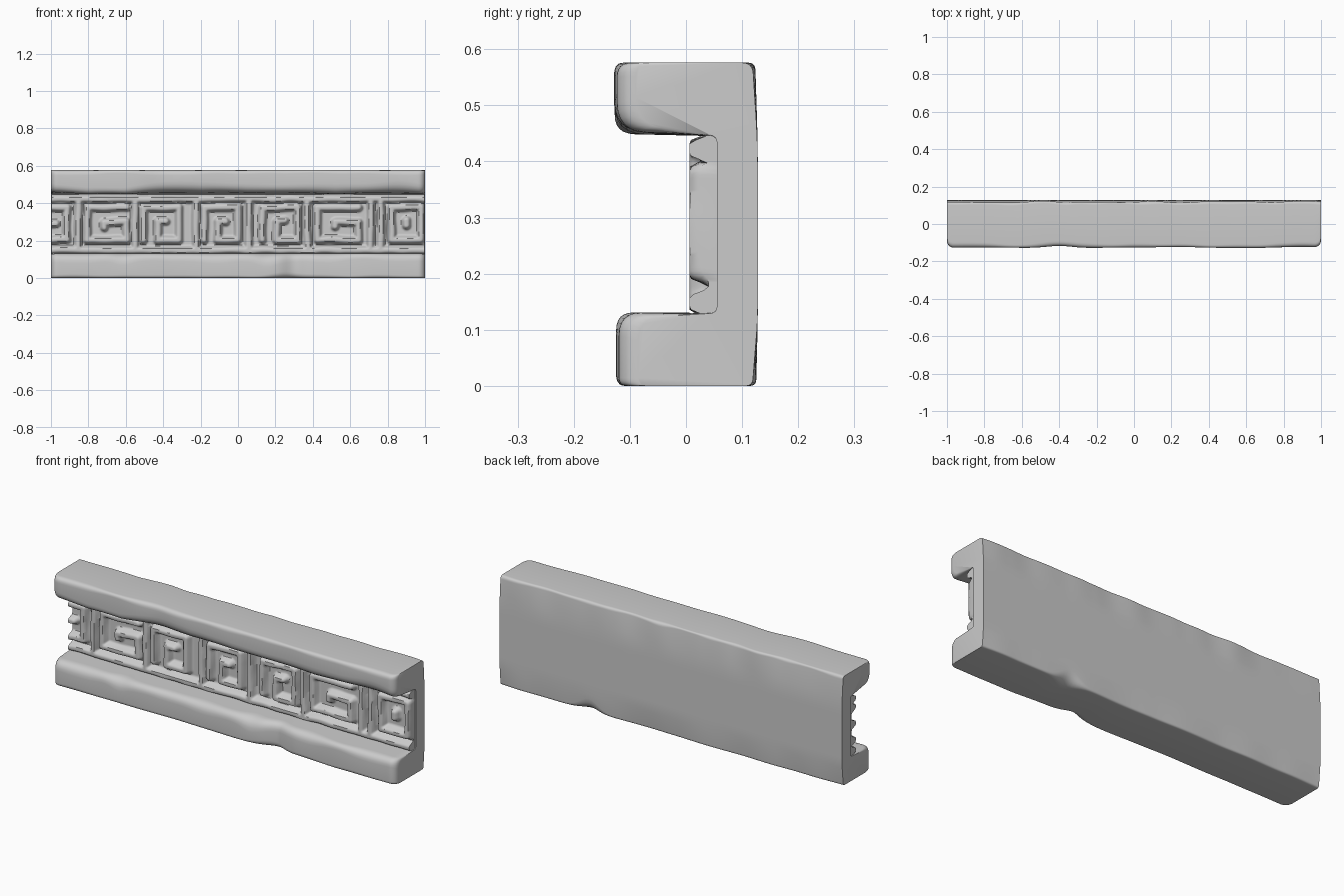
import bpy, bmesh, math
from mathutils import Vector, noise

if "Cube" in bpy.data.objects:
    bpy.data.objects.remove(bpy.data.objects["Cube"])


def n(x, f, seed):
    """Smooth 1D noise, about -1..1."""
    return noise.noise(Vector((x * f, seed * 7.3, seed * 1.7 + 0.5))) * 1.6


def bump(x, c, w):
    return math.exp(-((x - c) / w) ** 2)


def finish(bm, name, angle):
    bmesh.ops.recalc_face_normals(bm, faces=bm.faces)
    me = bpy.data.meshes.new(name)
    bm.to_mesh(me)
    bm.free()
    ob = bpy.data.objects.new(name, me)
    bpy.context.collection.objects.link(ob)
    bpy.ops.object.select_all(action='DESELECT')
    ob.select_set(True)
    bpy.context.view_layer.objects.active = ob
    bpy.ops.object.shade_smooth_by_angle(angle=math.radians(angle))
    return ob


def round_corners(corners, steps=6):
    """Closed (y, z, radius) outline with softened corners."""
    pts = []
    for i, (y, z, r) in enumerate(corners):
        c = Vector((y, z))
        a = Vector(corners[i - 1][:2]) - c
        b = Vector(corners[(i + 1) % len(corners)][:2]) - c
        p, q = c + a.normalized() * r, c + b.normalized() * r
        for k in range(steps + 1):
            t = k / steps
            pts.append(p * (1 - t) ** 2 * 0.9 + c * (2 * t * (1 - t)) + q * t * t
                       + p * (1 - t) ** 2 * 0.1)
    return pts


def section(x):
    """Worn C-shaped cross-section of the stone at x."""
    d, re = 1 - abs(x), 0.035
    e = re - math.sqrt(max(0, re * re - (re - d) ** 2)) if d < re else 0
    top = -0.126 + 0.005 * n(x, 3, 1) + 0.012 * bump(x, -0.4, 0.1) + e
    low = -0.120 + 0.006 * n(x, 3, 2) + 0.025 * bump(x, 0.3, 0.06) + e
    under = 0.449 + 0.012 * abs(n(x, 3, 3)) + 0.012 * bump(x, -0.1, 0.3) + 0.4 * e
    r_under = 0.045 + 0.018 * n(x, 4, 4)
    r_low = (0.042 + 0.012 * n(x, 5, 5)
             + 0.025 * (bump(x, -0.62, 0.06) + bump(x, 0.15, 0.06)))
    r_bot = 0.018 + 0.006 * n(x, 5, 6) + 0.02 * bump(x, 0.25, 0.08)
    r_chip = 0.012 + 0.055 * bump(x, 0.48, 0.07)
    yb = 0.121 + 0.006 * n(x, 5, 7)
    yt = 0.117 + 0.007 * n(x, 6, 8)
    return round_corners([
        (yb, 0.0, r_chip), (0.128, 0.12, 0.03), (0.128, 0.43, 0.05),
        (yt, 0.576, 0.014 + 0.006 * n(x, 8, 9)),
        (top, 0.576, 0.022 + 0.006 * n(x, 5, 10)),
        (top, under, r_under), (0.055, 0.445, 0.012),
        (0.055, 0.13, 0.012), (low, 0.131 - 0.3 * e, r_low), (low, 0.0, r_bot)])


# stone block: lofted worn channel with both rails
ends = [0, 0.003, 0.009, 0.018, 0.028, 0.037]
xs = [-1 + v for v in ends]
xs += [-0.95 + 1.9 * i / 110 for i in range(111)]
xs += [1 - v for v in reversed(ends)]
bm = bmesh.new()
rings = [[bm.verts.new((x, p.x, p.y)) for p in section(x)] for x in xs]
for A, B in zip(rings, rings[1:]):
    for i in range(len(A)):
        bm.faces.new((A[i - 1], A[i], B[i], B[i - 1]))
for ring in (rings[0], rings[-1]):
    bm.faces.new(ring)
finish(bm, "stone_block", 50)

# key pattern strokes: border lines, dividers, spirals
segs = [((-1.1, 0.148), (1.1, 0.148)), ((-1.1, 0.422), (1.1, 0.422))]
segs += [((x, 0.148), (x, 0.422)) for x in (-0.855, -0.55, -0.225, 0.057, 0.37, 0.71, 0.765)]


def stroke(path, cx, hw, cz=0.29, hz=0.087):
    pts = [(cx + u * hw, cz + v * hz) for u, v in path]
    segs.extend(zip(pts, pts[1:]))


G_KEY = [(1, 1), (-1, 1), (-1, -1), (1, -1), (1, 0.1), (-0.15, 0.1), (-0.15, -0.2)]
HOOK = [(-1, -1), (-1, 1), (1, 1), (1, -1), (-0.2, -1), (-0.2, 0.15), (0.25, 0.15)]
RING = [(-1, -1), (-1, 1), (1, 1), (1, -1), (-1, -1)]
for path, cx, hw in ((G_KEY, -0.70, 0.105), (HOOK, -0.41, 0.095), (HOOK, -0.09, 0.09),
                     (HOOK, 0.225, 0.095), (G_KEY, 0.535, 0.11), (RING, 0.90, 0.077)):
    stroke(path, cx, hw)
stroke([(0, 0.2), (0, -0.1)], 0.90, 0.1)
stroke([(-1, 1), (1, 1), (1, -1), (-1, -1)], -0.985, 0.07)
stroke([(-1, 0), (0.2, 0)], -0.985, 0.07)


def dist(x, z, s):
    (ax, az), (bx, bz) = s
    dx, dz = bx - ax, bz - az
    t = max(0, min(1, ((x - ax) * dx + (z - az) * dz) / (dx * dx + dz * dz)))
    return math.hypot(x - ax - t * dx, z - az - t * dz)


def relief_y(x, z):
    v = Vector((x * 9, z * 9, 2.0))
    wx = x + 0.006 * noise.noise(v)
    wz = z + 0.006 * noise.noise(v + Vector((5, 3, 1)))
    t = min(1, max(0, (min(dist(wx, wz, s) for s in segs) - 0.009) / 0.018))
    return 0.006 + 0.034 * t * t * (3 - 2 * t)


# carved panel: solid slab whose front is the softened key relief
NX, NZ = 290, 48
Z0, Z1, XW = 0.122, 0.452, 0.996
bm = bmesh.new()
grid = []
for i in range(NX + 1):
    x = -XW + 2 * XW * i / NX
    col = []
    for j in range(NZ + 1):
        z = Z0 + (Z1 - Z0) * j / NZ
        col.append(bm.verts.new((x, relief_y(x, z), z)))
    grid.append(col)
for i in range(NX):
    for j in range(NZ):
        bm.faces.new((grid[i][j], grid[i + 1][j], grid[i + 1][j + 1], grid[i][j + 1]))
rim = [e for e in bm.edges if e.is_boundary]
new = bmesh.ops.extrude_edge_only(bm, edges=rim)["geom"]
for v in new:
    if isinstance(v, bmesh.types.BMVert):
        v.co.y = 0.075
finish(bm, "carved_key_panel", 55)
